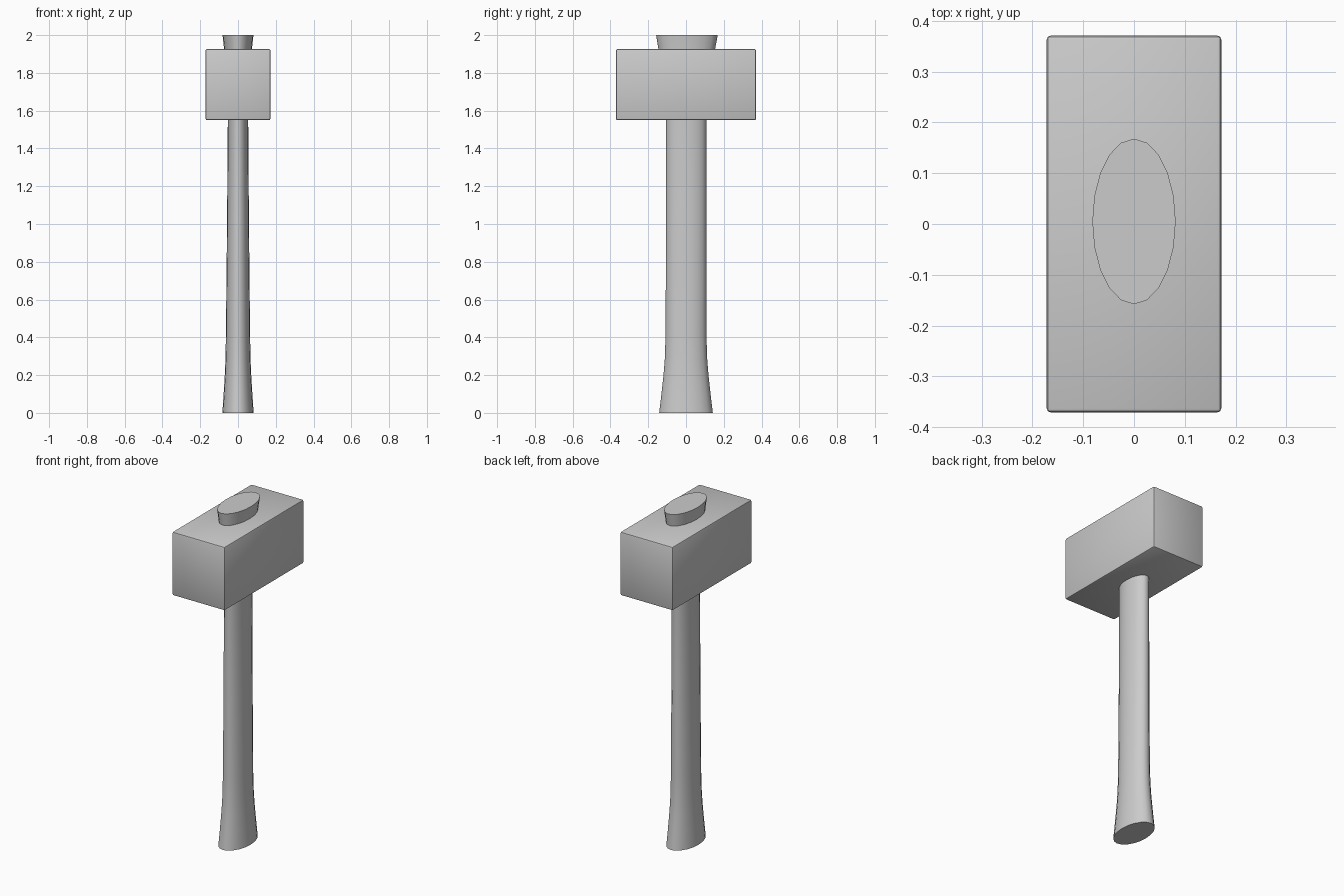
import bpy, bmesh
from math import sin, cos, pi

if "Cube" in bpy.data.objects:
    bpy.data.objects.remove(bpy.data.objects["Cube"])


def finish(name, bm, angle):
    bmesh.ops.recalc_face_normals(bm, faces=bm.faces)
    mesh = bpy.data.meshes.new(name)
    bm.to_mesh(mesh)
    bm.free()
    ob = bpy.data.objects.new(name, mesh)
    bpy.context.collection.objects.link(ob)
    bpy.ops.object.select_all(action='DESELECT')
    ob.select_set(True)
    bpy.context.view_layer.objects.active = ob
    bpy.ops.object.shade_smooth_by_angle(angle=angle)
    return ob


# Handle: stacked oval sections (z, half width x, half depth y, y offset)
SIDES = 20
sections = [
    (0.00, 0.083, 0.142, 0.0),
    (0.10, 0.076, 0.130, 0.0),
    (0.20, 0.070, 0.119, 0.0),
    (0.29, 0.066, 0.112, 0.0),
    (0.42, 0.064, 0.108, 0.0),
    (1.00, 0.058, 0.107, 0.001),
    (1.55, 0.054, 0.107, 0.001),
    (1.75, 0.061, 0.122, 0.003),
    (1.92, 0.073, 0.149, 0.004),
    (2.00, 0.082, 0.163, 0.005),
]
bm = bmesh.new()
rings = []
for z, rx, ry, oy in sections:
    rings.append([bm.verts.new((rx * cos(2 * pi * i / SIDES),
                                ry * sin(2 * pi * i / SIDES) + oy, z))
                  for i in range(SIDES)])
for a, b in zip(rings, rings[1:]):
    for i in range(SIDES):
        j = (i + 1) % SIDES
        bm.faces.new((a[i], a[j], b[j], b[i]))
bm.faces.new(rings[0][::-1])
bm.faces.new(rings[-1])
finish("handle", bm, 0.7)

# Mallet head: block with softly rounded edges
bm = bmesh.new()
bmesh.ops.create_cube(bm, size=1.0)
bmesh.ops.scale(bm, vec=(0.344, 0.742, 0.376), verts=bm.verts)
bmesh.ops.translate(bm, vec=(0, 0, 1.738), verts=bm.verts)
bmesh.ops.bevel(bm, geom=bm.edges[:], offset=0.008, segments=2,
                profile=0.5, affect='EDGES')
finish("mallet_head", bm, 0.6)
